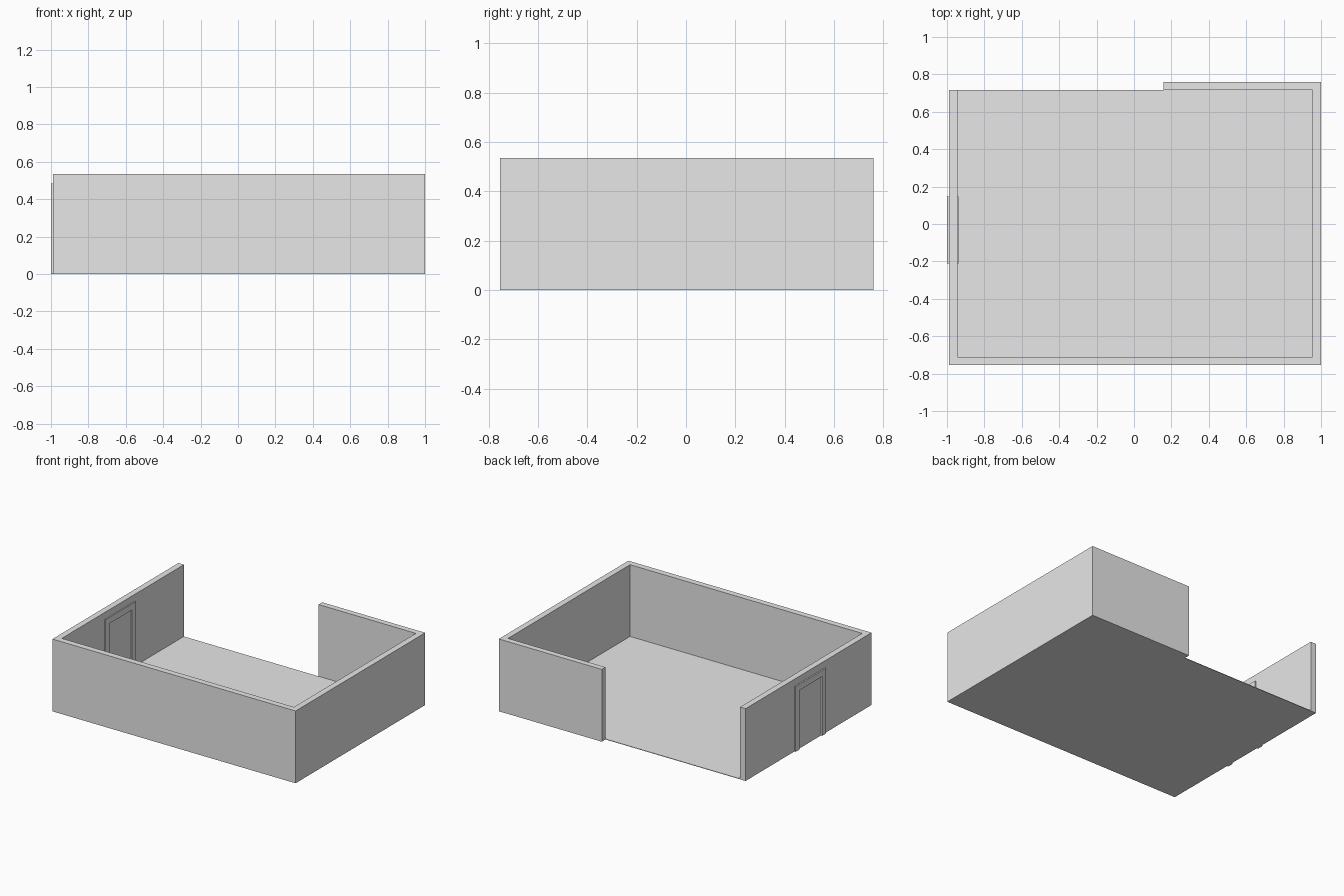
import bpy

cube = bpy.data.objects.get("Cube")
if cube:
    bpy.data.objects.remove(cube, do_unlink=True)

# One plain grey for everything
grey = bpy.data.materials.new("light_grey")
grey.use_nodes = True
grey.diffuse_color = (0.8, 0.8, 0.8, 1)
grey.node_tree.nodes["Principled BSDF"].inputs["Base Color"].default_value = (0.8, 0.8, 0.8, 1)


def prism(name, outline, z0, z1, plane="XY"):
    """Extrude a closed outline along z, or along x when plane is YZ."""
    def place(p, d):
        return (p[0], p[1], d) if plane == "XY" else (d, p[0], p[1])
    n = len(outline)
    verts = [place(p, d) for d in (z0, z1) for p in outline]
    faces = [tuple(reversed(range(n))), tuple(range(n, 2 * n))]
    faces += [(i, (i + 1) % n, n + (i + 1) % n, n + i) for i in range(n)]
    mesh = bpy.data.meshes.new(name)
    mesh.from_pydata(verts, [], faces)
    mesh.materials.append(grey)
    obj = bpy.data.objects.new(name, mesh)
    bpy.context.collection.objects.link(obj)
    return obj


left, right = -0.99, 1.0
front, back = -0.755, 0.76
floor_back = 0.717
wall = 0.045
height = 0.535
floor_top = 0.004

# Thin floor, ending at the inner side of the back wall
prism("floor", [(left, front), (right, front), (right, floor_back), (left, floor_back)],
      0, floor_top)

# Continuous wall: right side, front, left side and the half back wall
prism("walls", [
    (left, front), (right, front), (right, back), (0.157, back),
    (0.157, floor_back), (right - wall, floor_back),
    (right - wall, front + wall), (left + wall, front + wall),
    (left + wall, floor_back), (left, floor_back),
], 0, height)

# Door frame, standing slightly proud of both sides of the wall
y0, y1, top, trim = -0.21, 0.146, 0.483, 0.045
prism("door_frame", [
    (y0, 0), (y0 + trim, 0), (y0 + trim, top - trim), (y1 - trim, top - trim),
    (y1 - trim, 0), (y1, 0), (y1, top), (y0, top),
], -1.0, -0.937, plane="YZ")
